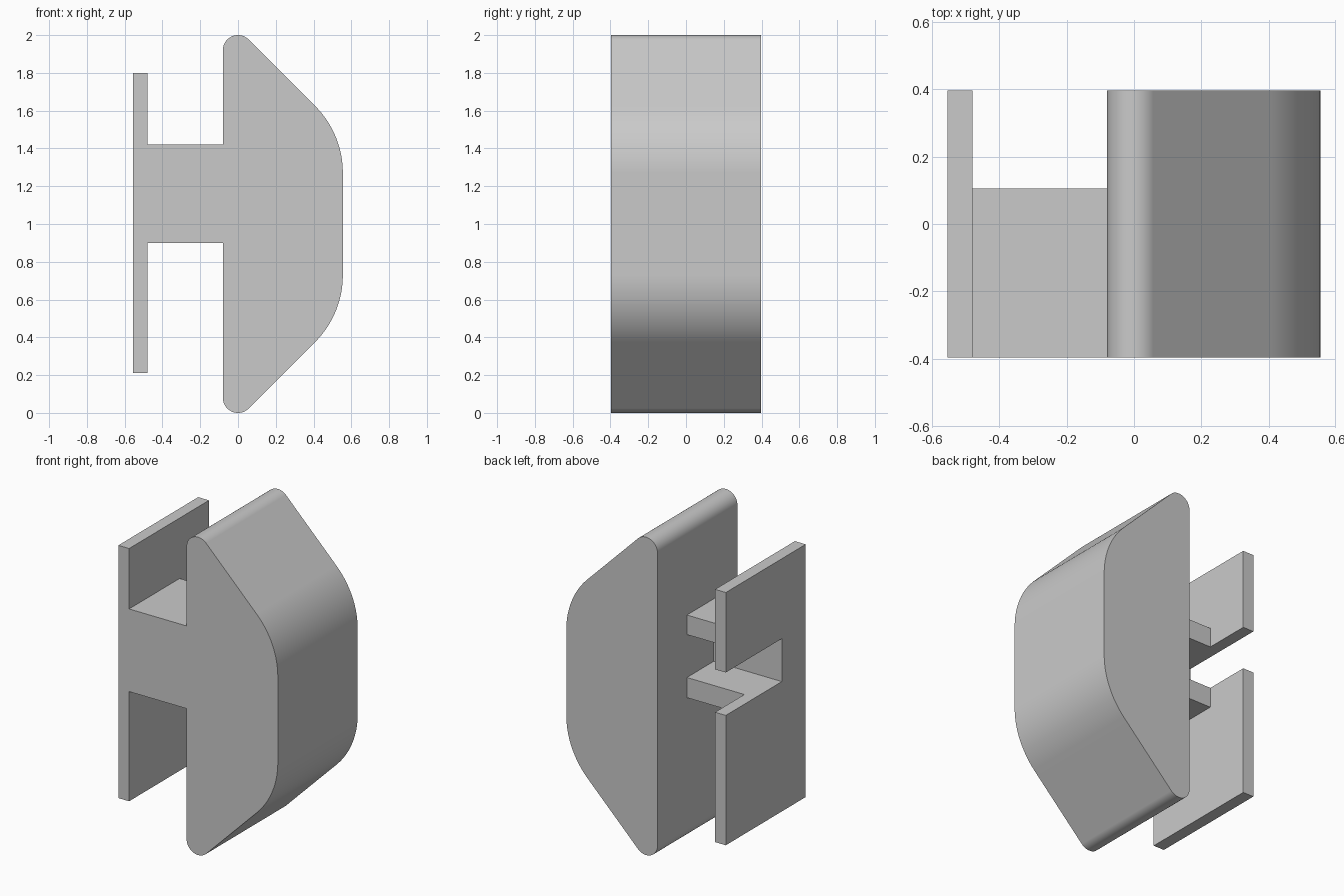
import bpy
import bmesh
from math import cos, sin, pi, radians

cube = bpy.data.objects.get("Cube")
if cube:
    bpy.data.objects.remove(cube, do_unlink=True)

DEPTH = 0.397                        # half of the extrusion depth
PLATE_OUT, PLATE_IN, BODY_X = -0.555, -0.48, -0.08
NECK_LOW, NECK_HIGH = 0.90, 1.42

grey = bpy.data.materials.new("plain grey")
grey.use_nodes = True
grey.diffuse_color = (0.59, 0.59, 0.59, 1)
grey.node_tree.nodes["Principled BSDF"].inputs["Base Color"].default_value = (0.59, 0.59, 0.59, 1)


def arc(cx, cz, radius, start, end, steps):
    """Points along an arc in the x-z plane, angles in degrees."""
    angles = [radians(start + (end - start) * i / steps) for i in range(steps + 1)]
    return [(cx + radius * cos(a), cz + radius * sin(a)) for a in angles]


def extrude_profile(name, points, y0, y1):
    """Solid made by extruding an x-z outline along y."""
    bm = bmesh.new()
    face = bm.faces.new([bm.verts.new((x, y0, z)) for x, z in points])
    moved = bmesh.ops.extrude_face_region(bm, geom=[face])["geom"]
    verts = [v for v in moved if isinstance(v, bmesh.types.BMVert)]
    bmesh.ops.translate(bm, verts=verts, vec=(0, y1 - y0, 0))
    bmesh.ops.recalc_face_normals(bm, faces=bm.faces)
    mesh = bpy.data.meshes.new(name)
    bm.to_mesh(mesh)
    bm.free()
    mesh.materials.append(grey)
    obj = bpy.data.objects.new(name, mesh)
    bpy.context.collection.objects.link(obj)
    return obj


def box(name, x0, x1, y0, y1, z0, z1):
    return extrude_profile(name, [(x0, z0), (x1, z0), (x1, z1), (x0, z1)], y0, y1)


# Outline: rounded body, neck and clip plate in one piece
upper = arc(0.055, 1.271, 0.5, 0, 45, 16) + arc(0, 1.92, 0.08, 45, 180, 24)
lower = [(x, 2 - z) for x, z in reversed(upper)]
clip = [(BODY_X, NECK_HIGH), (PLATE_IN, NECK_HIGH), (PLATE_IN, 1.8), (PLATE_OUT, 1.8),
        (PLATE_OUT, 0.21), (PLATE_IN, 0.21), (PLATE_IN, NECK_LOW), (BODY_X, NECK_LOW)]
holder = extrude_profile("clip_holder", upper + clip + lower, -DEPTH, DEPTH)

# Shortened back of the neck, and the slot through plate and neck
cutters = [
    box("neck_relief", PLATE_IN, BODY_X, 0.105, 0.6, NECK_LOW - 0.1, NECK_HIGH + 0.1),
    box("slot", PLATE_OUT - 0.1, BODY_X, -0.16, 0.6, 1.027, 1.297),
]
bpy.ops.object.select_all(action='DESELECT')
holder.select_set(True)
bpy.context.view_layer.objects.active = holder
for cutter in cutters:
    cutter.hide_render = True
    cut = holder.modifiers.new(cutter.name, 'BOOLEAN')
    cut.operation = 'DIFFERENCE'
    cut.solver = 'EXACT'
    cut.object = cutter
    bpy.ops.object.modifier_apply(modifier=cut.name)
    bpy.data.objects.remove(cutter, do_unlink=True)

# Smooth curved edges, crisp flat faces
bpy.ops.object.shade_smooth_by_angle(angle=radians(30))
weighted = holder.modifiers.new("flat_faces", 'WEIGHTED_NORMAL')
weighted.keep_sharp = True
